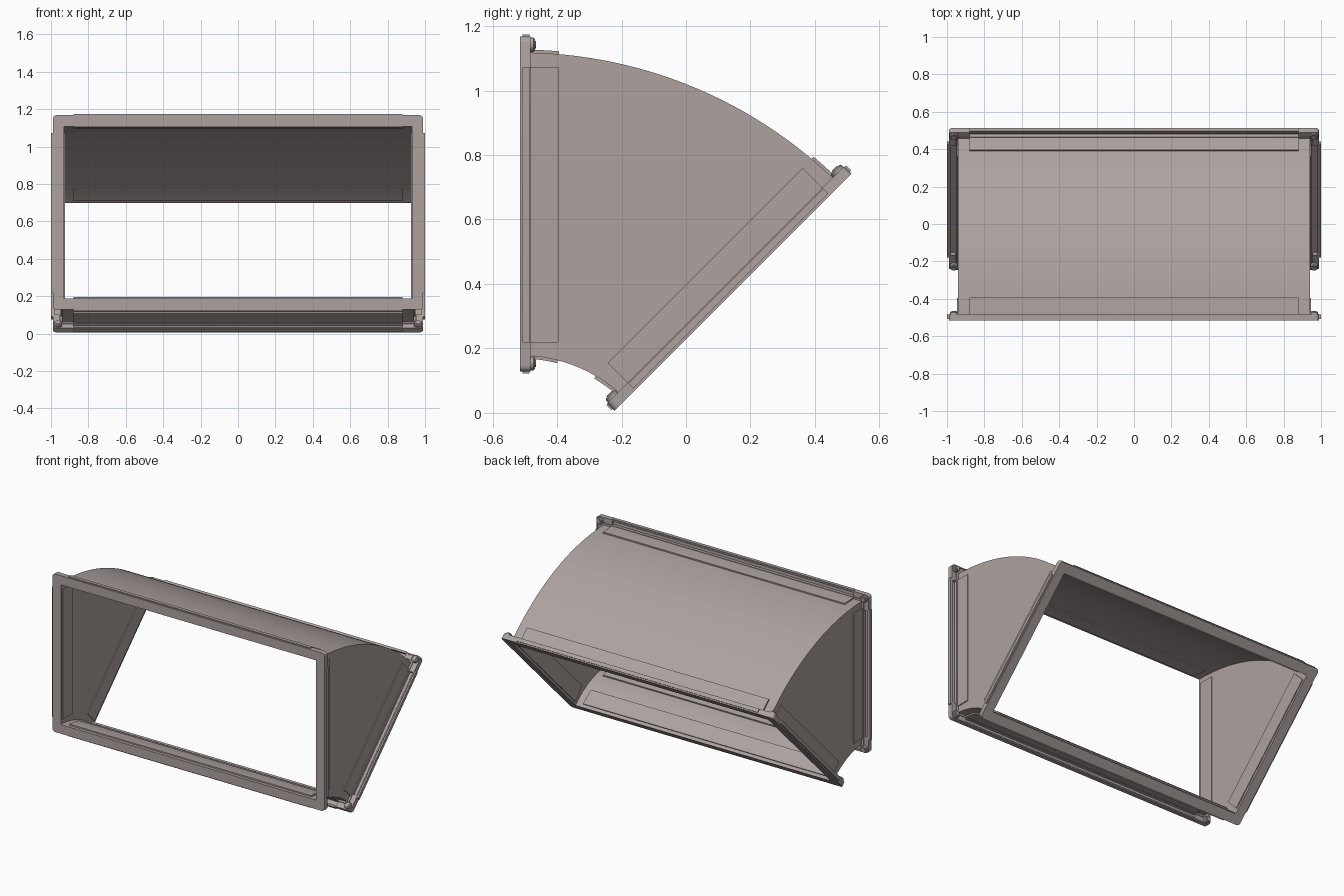
import bpy, bmesh, math
from mathutils import Vector

if "Cube" in bpy.data.objects:
    bpy.data.objects.remove(bpy.data.objects["Cube"])

# Rectangular 45 degree duct elbow: bend axis runs along x through (CY, CZ)
CY, CZ = -0.515, -0.287
RI, RO, HX, T = 0.465, 1.405, 0.94, 0.01   # inner/outer bend radius, half width, sheet
BEND = math.radians(45)

mat = bpy.data.materials.new("galvanised_taupe")
mat.diffuse_color = (0.42, 0.365, 0.35, 1)
mat.use_nodes = True
mat.node_tree.nodes["Principled BSDF"].inputs["Base Color"].default_value = mat.diffuse_color


def finish(name, bm, smooth=True):
    bmesh.ops.remove_doubles(bm, verts=bm.verts, dist=1e-5)
    bmesh.ops.recalc_face_normals(bm, faces=bm.faces)
    me = bpy.data.meshes.new(name)
    bm.to_mesh(me)
    bm.free()
    me.materials.append(mat)
    ob = bpy.data.objects.new(name, me)
    bpy.context.collection.objects.link(ob)
    if smooth:
        bpy.ops.object.select_all(action='DESELECT')
        ob.select_set(True)
        bpy.context.view_layer.objects.active = ob
        bpy.ops.object.shade_smooth_by_angle(angle=math.radians(30))


def polar(x, r, a):
    return Vector((x, CY + r * math.sin(a), CZ + r * math.cos(a)))


def local(end, x, d, r):
    """Point at end 0/1 of the bend: d = depth inward, r = distance from the bend axis."""
    a = BEND * end
    s = -1 if end else 1
    return polar(x, r, a) + Vector((0, math.cos(a), -math.sin(a))) * d * s


def loft(bm, rings, close=False):
    vs = [[bm.verts.new(p) for p in ring] for ring in rings]
    n = len(vs[0])
    for i in range(len(vs) if close else len(vs) - 1):
        a, b = vs[i], vs[(i + 1) % len(vs)]
        for j in range(n):
            bm.faces.new((a[j], a[(j + 1) % n], b[(j + 1) % n], b[j]))
    if not close:
        bm.faces.new(vs[0])
        bm.faces.new(vs[-1])


def sector(bm, x0, x1, r0, r1, a0, a1, n):
    """Curved slab following the bend."""
    loft(bm, [[polar(x, r, a0 + (a1 - a0) * i / n)
               for x, r in ((x0, r0), (x1, r0), (x1, r1), (x0, r1))] for i in range(n + 1)])


def box(bm, end, x0, x1, d0, d1, r0, r1):
    loft(bm, [[local(end, x, d, r) for x, r in ((x0, r0), (x1, r0), (x1, r1), (x0, r1))]
              for d in (d0, d1)])


def rounded(end, o, d, rad):
    """Rounded rectangle loop, offset o outward from the duct opening."""
    hx, r0, r1 = HX - T + o, RI + T - o, RO - T + o
    pts = []
    for k, (cx, cr) in enumerate(((hx - rad, r1 - rad), (-hx + rad, r1 - rad),
                                  (-hx + rad, r0 + rad), (hx - rad, r0 + rad))):
        for i in range(5):
            t = math.pi / 2 * (k + i / 4)
            pts.append(local(end, cx + rad * math.cos(t), d, cr + rad * math.sin(t)))
    return pts


# Curved top and bottom sheets
for name, r0 in (("outer_curved_wall", RO - T), ("inner_curved_wall", RI)):
    bm = bmesh.new()
    sector(bm, -HX, HX, r0, r0 + T, 0, BEND, 40)
    finish(name, bm)

# Flat side sheets
for s, name in ((-1, "left_wall"), (1, "right_wall")):
    bm = bmesh.new()
    sector(bm, *sorted((s * HX, s * (HX - T))), RI, RO, 0, BEND, 40)
    finish(name, bm)

for end, label in ((0, "front"), (1, "rear")):
    # L-shaped flange frame swept round the opening
    bm = bmesh.new()
    prof = ((0, 0, .002), (.06, 0, .02), (.06, .033, .02), (.052, .033, .014),
            (.052, .01, .014), (.022, .01, .006), (.022, .03, .006), (0, .03, .002))
    loft(bm, [rounded(end, o, d, rad) for o, d, rad in prof], close=True)
    finish(label + "_flange", bm)

    # Flange tongues on both faces of each wall
    bm = bmesh.new()
    for r0, r1 in ((RO - .017, RO + .009), (RI - .009, RI + .019)):
        rm = (r0 + r1) / 2
        a0, a1 = .02 / rm, .12 / rm
        if end:
            a0, a1 = BEND - a1, BEND - a0
        sector(bm, -.88, .88, r0, r1, a0, a1, 6)
    for s in (-1, 1):
        box(bm, end, *sorted((s * .924, s * .946)), .015, .12, .505, 1.36)
    finish(label + "_flange_tongues", bm)

    # Edge beads along the flange rim
    bm = bmesh.new()
    box(bm, end, -.88, .88, .008, .03, 1.45, 1.461)
    box(bm, end, -.88, .88, .008, .03, .409, .42)
    for s in (-1, 1):
        box(bm, end, *sorted((s * .985, s * 1.0)), .008, .03, .505, 1.36)
    finish(label + "_rim_beads", bm)

    # Corner brackets with round bolt bosses
    bm = bmesh.new()
    for s in (-1, 1):
        for rc, q in ((1.449, -1), (.421, 1)):
            box(bm, end, *sorted((s * .954, s * .984)), .01, .028, *sorted((rc, rc + q * .1)))
            box(bm, end, *sorted((s * .88, s * .984)), .01, .028, *sorted((rc, rc + q * .03)))
            cx, cr = s * .962, rc + q * .02
            loft(bm, [[local(end, cx + w * math.cos(t), d, cr + w * math.sin(t))
                       for t in [math.tau * i / 20 for i in range(20)]]
                      for w, d in ((.022, .02), (.022, .042), (.018, .046), (.012, .046), (.012, .05))])
    finish(label + "_corner_brackets", bm)
